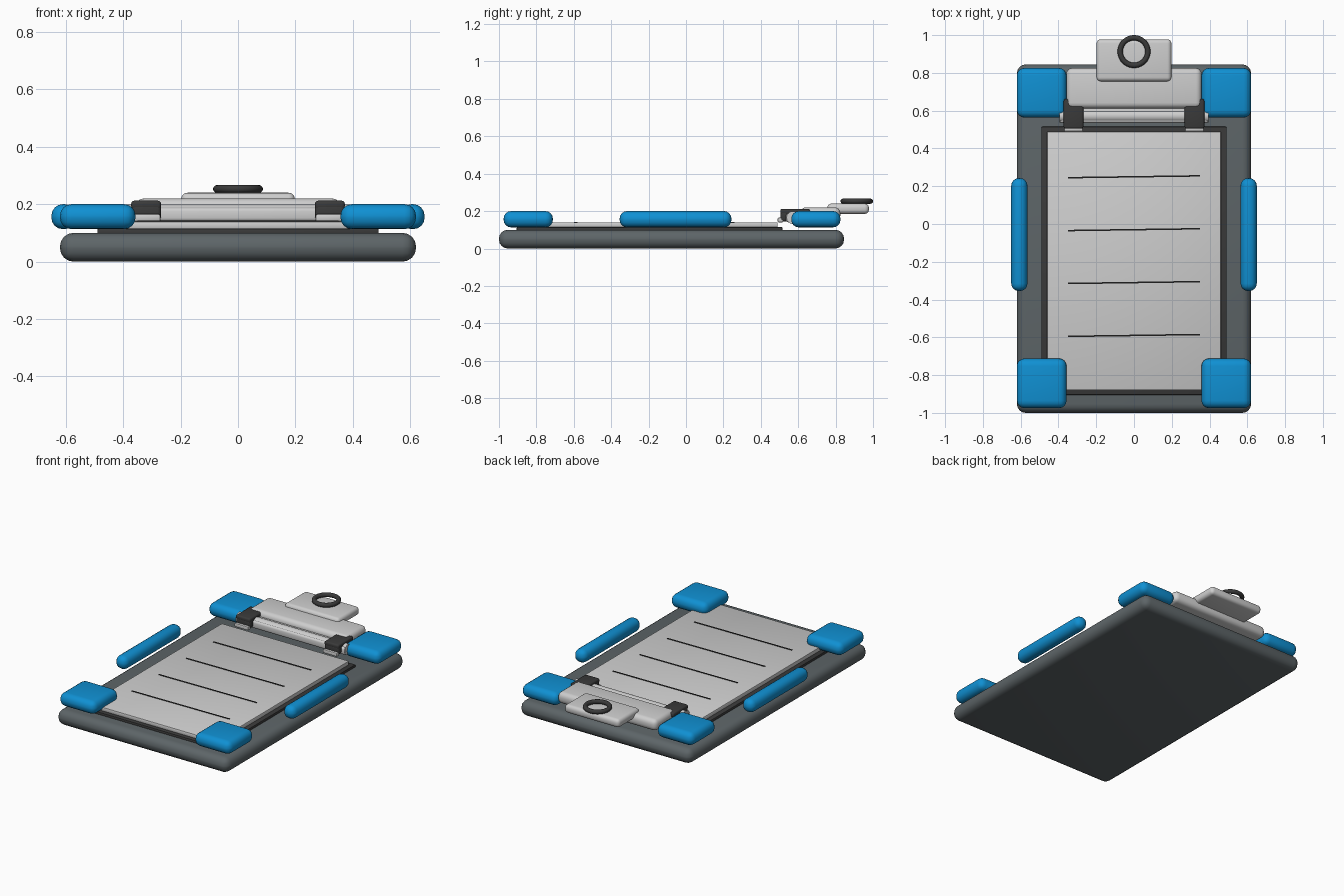
import bpy
import math

if "Cube" in bpy.data.objects:
    bpy.data.objects.remove(bpy.data.objects["Cube"], do_unlink=True)


def material(name, rgb):
    mat = bpy.data.materials.new(name)
    mat.use_nodes = True
    color = (*rgb, 1)
    mat.diffuse_color = color
    bsdf = mat.node_tree.nodes["Principled BSDF"]
    bsdf.inputs["Base Color"].default_value = color
    bsdf.inputs["Roughness"].default_value = 0.6
    return mat


GREY = material("slate grey", (0.11, 0.13, 0.138))
BLUE = material("bright blue", (0.005, 0.28, 0.65))
LIGHT = material("light grey", (0.62, 0.62, 0.62))
DARK = material("charcoal", (0.042, 0.042, 0.042))
INK = material("ink black", (0.012, 0.012, 0.012))


def finish(name, mat):
    obj = bpy.context.object
    obj.name = name
    obj.data.materials.append(mat)
    bpy.ops.object.shade_smooth_by_angle(angle=math.radians(40))
    return obj


def box(name, mat, xs, ys, zs, bevel=0.0, segments=4):
    """Rounded box spanning the given ranges."""
    spans = (xs, ys, zs)
    bpy.ops.mesh.primitive_cube_add(size=1, location=[(a + b) / 2 for a, b in spans])
    obj = bpy.context.object
    obj.scale = [b - a for a, b in spans]
    bpy.ops.object.transform_apply(location=False, rotation=False, scale=True)
    if bevel:
        mod = obj.modifiers.new("Rounding", "BEVEL")
        mod.width = bevel
        mod.segments = segments
        bpy.ops.object.modifier_apply(modifier=mod.name)
    return finish(name, mat)


def cylinder_x(name, mat, radius, xs, y, z):
    """Bar lying along x with softened ends."""
    bpy.ops.mesh.primitive_cylinder_add(
        vertices=24, radius=radius, depth=xs[1] - xs[0],
        location=((xs[0] + xs[1]) / 2, y, z), rotation=(0, math.pi / 2, 0))
    return finish(name, mat)


# Board, backing panel and paper
box("board", GREY, (-0.62, 0.62), (-1.0, 0.845), (0, 0.1), 0.047)
box("backing_panel", DARK, (-0.49, 0.49), (-0.905, 0.515), (0.09, 0.115), 0.005, 2)
box("paper", LIGHT, (-0.46, 0.46), (-0.88, 0.49), (0.113, 0.14), 0.006, 2)

# Ruled lines, slightly tilted
for i in range(4):
    y = 0.25 - 0.28 * i
    line = box(f"ruled_line_{i + 1}", INK, (-0.35, 0.35), (y - 0.004, y + 0.004), (0.137, 0.143))
    line.rotation_euler.z = 0.014

# Corner bumpers and side grips
for side, s in (("left", 1), ("right", -1)):
    def span(a, b):
        return tuple(sorted((s * a, s * b)))

    for end, ys in (("front", (-0.975, -0.712)), ("rear", (0.563, 0.826))):
        box(f"{end}_{side}_bumper", BLUE, span(0.357, 0.62), ys, (0.113, 0.2), 0.04)
    box(f"{side}_side_grip", BLUE, span(0.564, 0.65), (-0.355, 0.243), (0.113, 0.2), 0.04)

    # Hook over the clip bar: top strap, front lip and small foot
    box(f"{side}_hook_strap", DARK, span(0.268, 0.372), (0.505, 0.662), (0.182, 0.212), 0.01, 3)
    box(f"{side}_hook_lip", DARK, span(0.268, 0.372), (0.505, 0.55), (0.145, 0.2), 0.012, 3)
    box(f"{side}_hook_foot", LIGHT, span(0.27, 0.37), (0.49, 0.52), (0.14, 0.165), 0.006, 2)

# Clip: pivot bar, plate, thumb tab and hanging ring
cylinder_x("clip_bar", LIGHT, 0.034, (-0.395, 0.395), 0.572, 0.165)
box("clip_lower_strip", LIGHT, (-0.395, 0.395), (0.535, 0.62), (0.14, 0.188), 0.012, 3)
box("clip_plate", LIGHT, (-0.358, 0.358), (0.612, 0.825), (0.145, 0.22), 0.03)
box("thumb_tab", LIGHT, (-0.198, 0.198), (0.755, 0.978), (0.185, 0.24), 0.022)
bpy.ops.mesh.primitive_torus_add(
    major_radius=0.073, minor_radius=0.014, major_segments=40, minor_segments=12,
    location=(0, 0.913, 0.253))
finish("hanging_ring", DARK)
